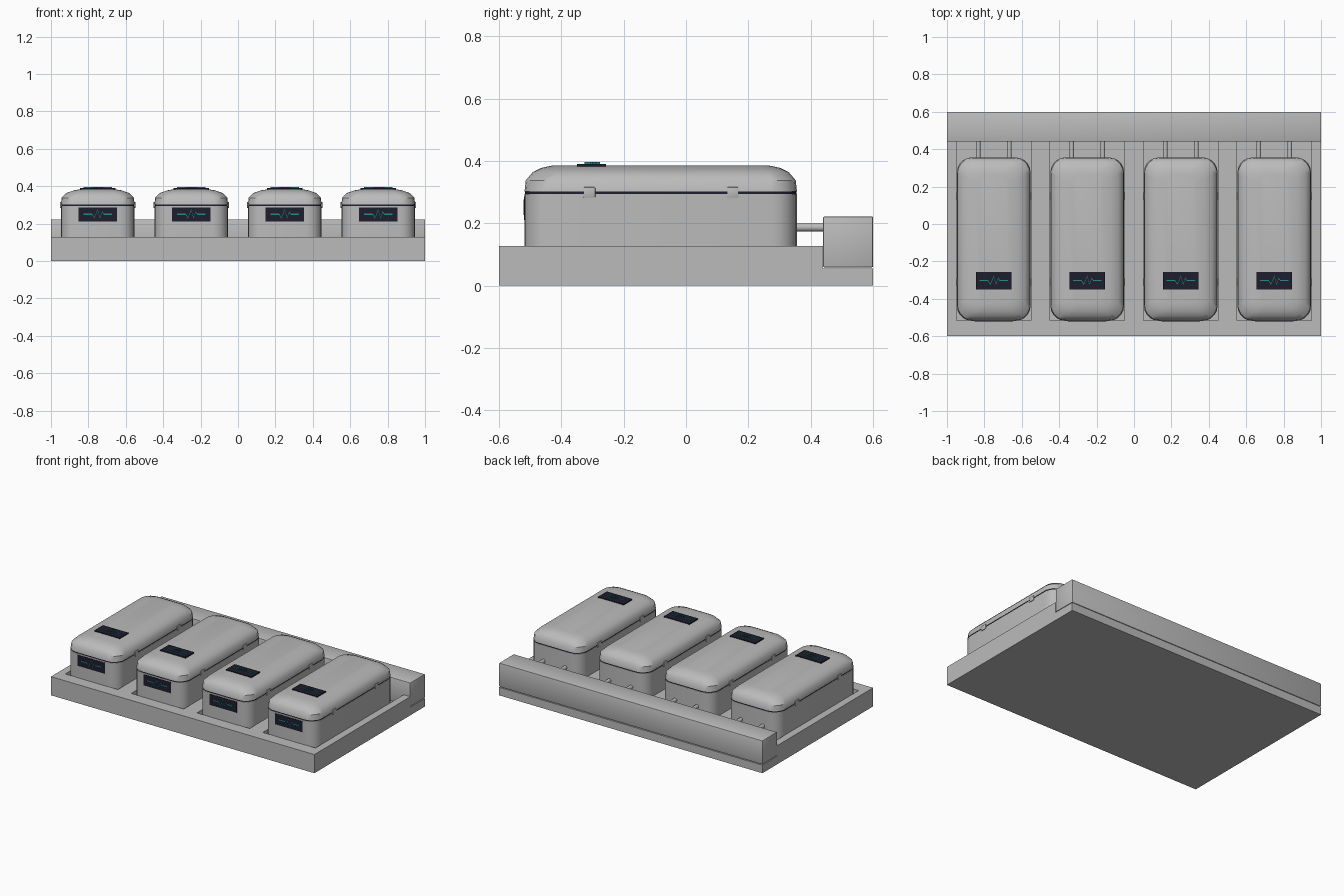
import bpy, bmesh
from math import sin, cos, pi, radians

if "Cube" in bpy.data.objects:
    bpy.data.objects.remove(bpy.data.objects["Cube"])


def material(name, rgb):
    m = bpy.data.materials.new(name)
    m.use_nodes = True
    m.diffuse_color = (*rgb, 1)
    m.node_tree.nodes["Principled BSDF"].inputs["Base Color"].default_value = (*rgb, 1)
    return m


GREY = material("light grey", (0.5, 0.5, 0.5))
NAVY = material("dark navy", (0.013, 0.013, 0.028))
TEAL = material("teal", (0.015, 0.27, 0.27))


def finish(name, bm, mat, smooth=False):
    bmesh.ops.recalc_face_normals(bm, faces=bm.faces)
    me = bpy.data.meshes.new(name)
    bm.to_mesh(me)
    bm.free()
    me.materials.append(mat)
    ob = bpy.data.objects.new(name, me)
    bpy.context.collection.objects.link(ob)
    bpy.ops.object.select_all(action='DESELECT')
    ob.select_set(True)
    bpy.context.view_layer.objects.active = ob
    if smooth:
        bpy.ops.object.shade_smooth_by_angle(angle=radians(40))
    return ob


def box(name, lo, hi, mat, bevel=0):
    bm = bmesh.new()
    bmesh.ops.create_cube(bm, size=1)
    for v in bm.verts:
        v.co = [l + (h - l) * (c + 0.5) for l, h, c in zip(lo, hi, v.co)]
    if bevel:
        bmesh.ops.bevel(bm, geom=bm.edges[:], offset=bevel, segments=2, affect='EDGES', profile=0.5)
    return finish(name, bm, mat, bevel > 0)


def prism(name, outline, z0, z1, mat):
    bm = bmesh.new()
    face = bm.faces.new([bm.verts.new((x, y, z0)) for x, y in outline])
    new = bmesh.ops.extrude_face_region(bm, geom=[face])["geom"]
    for v in new:
        if isinstance(v, bmesh.types.BMVert):
            v.co.z = z1
    return finish(name, bm, mat)


def rounded_rect(hx, hy, r, n=5):
    pts = []
    for k, (sx, sy) in enumerate([(1, 1), (-1, 1), (-1, -1), (1, -1)]):
        for i in range(n + 1):
            a = (k + i / n) * pi / 2
            pts.append((sx * (hx - r) + r * cos(a), sy * (hy - r) + r * sin(a)))
    return pts


def loft(name, cx, rings, mat):
    # each ring: inset in x, inset in y, height, corner radius
    bm = bmesh.new()
    loops = [[bm.verts.new((cx + x, POD_Y + y, z)) for x, y in rounded_rect(POD_HX - ix, POD_HY - iy, r)]
             for ix, iy, z, r in rings]
    n = len(loops[0])
    for a, b in zip(loops, loops[1:]):
        for i in range(n):
            j = (i + 1) % n
            bm.faces.new((a[i], a[j], b[j], b[i]))
    bm.faces.new(loops[0][::-1])
    bm.faces.new(loops[-1])
    return finish(name, bm, mat, True)


def pipe(name, x, y0, y1, z, r):
    bm = bmesh.new()
    bmesh.ops.create_cone(bm, cap_ends=True, segments=16, radius1=r, radius2=r, depth=y1 - y0)
    for v in bm.verts:
        px, py, pz = v.co
        v.co = (x + px, (y0 + y1) / 2 + pz, z + py)
    return finish(name, bm, GREY, True)


WAVE = [(-.075, 0), (-.03, 0), (-.018, -.02), (0, .024), (.012, -.02), (.024, .013), (.033, 0), (.075, 0)]


def trace(name, place, depth):
    # thin raised pulse line; place maps (u, v, depth) to a location
    bm = bmesh.new()
    h = 0.003
    rows = [[bm.verts.new(place(u, v + s * h, d)) for s, d in ((-1, 0), (1, 0), (1, depth), (-1, depth))]
            for u, v in WAVE]
    for a, b in zip(rows, rows[1:]):
        for i in range(4):
            j = (i + 1) % 4
            bm.faces.new((a[i], a[j], b[j], b[i]))
    bm.faces.new(rows[0])
    bm.faces.new(rows[-1])
    return finish(name, bm, TEAL)


POD_X = [-0.75, -0.25, 0.25, 0.75]
POD_Y, POD_HX, POD_HY = -0.081, 0.197, 0.437
FRONT = POD_Y - POD_HY
FLOOR, TOP, BLOCK_Y = 0.055, 0.128, 0.44

# tray with pod slots and a rear ledge cut by one comb-shaped tool
tray = box("tray", (-1, -0.6, 0), (1, 0.6, TOP), GREY)
comb = [(1.1, BLOCK_Y), (1.1, 0.7), (-1.1, 0.7), (-1.1, BLOCK_Y)]
for cx in POD_X:
    comb += [(cx - 0.2, BLOCK_Y), (cx - 0.2, -0.516), (cx + 0.2, -0.516), (cx + 0.2, BLOCK_Y)]
cutter = prism("slot_cutter", comb, FLOOR, 0.3, GREY)
cutter.hide_render = True
bpy.context.view_layer.objects.active = tray
cut = tray.modifiers.new("slots", 'BOOLEAN')
cut.operation = 'DIFFERENCE'
cut.object = cutter
bpy.ops.object.modifier_apply(modifier=cut.name)
bpy.data.objects.remove(cutter)

# rear connection block
box("rear_manifold", (-1, BLOCK_Y, 0.059), (1, 0.6, 0.222), GREY, 0.004)

for n, cx in enumerate(POD_X, 1):
    # pod shell
    loft(f"pod_body_{n}", cx, [(0, 0, FLOOR, .08), (0, 0, .295, .08)], GREY)
    loft(f"pod_seam_{n}", cx, [(.002, .002, .293, .08), (.002, .002, .304, .08)], NAVY)
    loft(f"pod_lid_{n}", cx, [(0, 0, .302, .08), (.004, .004, .338, .08), (.03, .026, .364, .075),
                              (.07, .054, .378, .065), (.115, .087, .385, .045)], GREY)
    # side clips
    for side in (-1, 1):
        for cy in (-0.31, 0.15):
            x = cx + side * POD_HX
            box(f"pod_clip_{n}", (x - .004, cy - .019, .283), (x + .004, cy + .019, .316), GREY, 0.002)
    # rear pipes
    for side in (-1, 1):
        pipe(f"pod_pipe_{n}", cx + side * 0.083, 0.34, 0.45, 0.187, 0.013)
    # front and top displays with pulse lines
    box(f"front_screen_{n}", (cx - .104, FRONT - .002, .211), (cx + .104, FRONT + .004, .286), NAVY)
    trace(f"front_pulse_{n}", lambda u, v, d: (cx + u, FRONT - .002 - d, .25 + v), 0.002)
    box(f"top_screen_{n}", (cx - .096, -.35, .383), (cx + .096, -.256, .391), NAVY)
    trace(f"top_pulse_{n}", lambda u, v, d: (cx + u, -.303 + v, .391 + d), 0.006)
